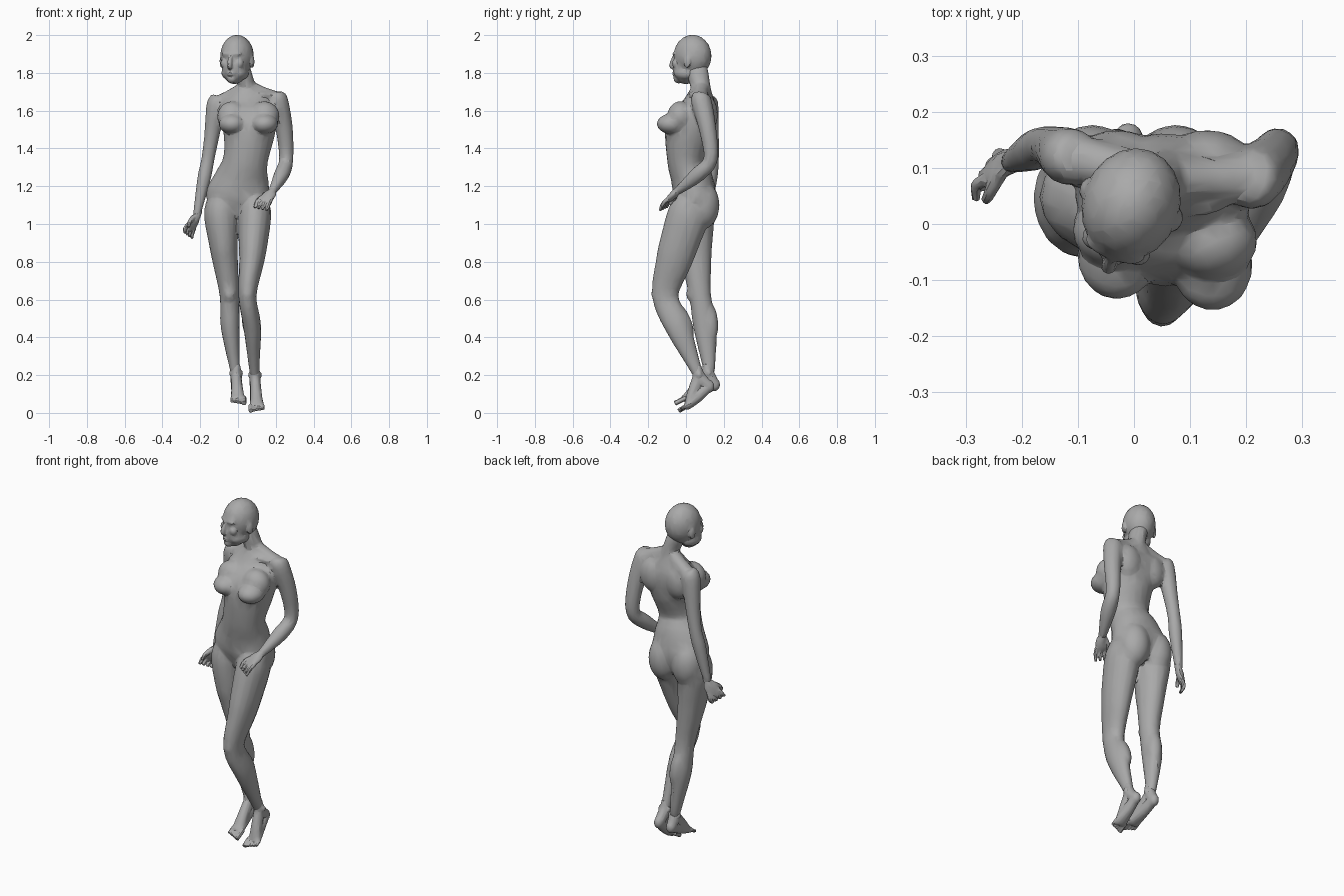
import bpy, bmesh, math
from mathutils import Vector, Matrix

cube = bpy.data.objects.get("Cube")
if cube:
    bpy.data.objects.remove(cube, do_unlink=True)

grey = (.4, .4, .4, 1)
stone = bpy.data.materials.new("stone grey")
stone.use_nodes = True
stone.diffuse_color = grey
stone.node_tree.nodes["Principled BSDF"].inputs["Base Color"].default_value = grey


def blend(before, start, end, after, t):
    """Smooth in-between of two rings, eased by their neighbours."""
    ring = []
    for p, a, b, n in zip(before, start, end, after):
        leave, arrive = (b - p) / 2, (n - a) / 2
        ease = t * t * (3 - 2 * t)
        ring.append(a + (b - a) * ease + leave * t * (1 - t) ** 2 - arrive * t * t * (1 - t))
    return ring


def tube(bm, *rings, sides=12, steps=4):
    """Closed loft through rings of x, y, z, radius across and optional radius deep."""
    keys = [(*ring[:4], ring[-1]) for ring in rings]
    last = len(keys) - 1
    path = [blend(keys[max(i - 1, 0)], keys[i], keys[i + 1], keys[min(i + 2, last)], k / steps)
            for i in range(last) for k in range(steps)] + [keys[last]]
    points = [Vector(ring[:3]) for ring in path]
    loops = []
    for i, (*_, across, deep) in enumerate(path):
        along = (points[min(i + 1, len(path) - 1)] - points[max(i - 1, 0)]).normalized()
        side = Vector((1, 0, 0))
        side = (side - along * side.dot(along)).normalized()
        front = along.cross(side)
        loops.append([bm.verts.new(points[i] + side * across * math.cos(angle)
                                   + front * deep * math.sin(angle))
                      for angle in (math.tau * k / sides for k in range(sides))])
    for lower, upper in zip(loops, loops[1:]):
        for k in range(sides):
            n = (k + 1) % sides
            bm.faces.new((lower[k], lower[n], upper[n], upper[k]))
    bm.faces.new(reversed(loops[0]))
    bm.faces.new(loops[-1])


def blob(bm, centre, size, turn=Matrix.Identity(4)):
    """Ellipsoid mass."""
    place = Matrix.Translation(centre) @ turn @ Matrix.Diagonal((*size, 1))
    bmesh.ops.create_icosphere(bm, subdivisions=3, radius=1, matrix=place)


def finish(bm, name, voxel, smoothing=2):
    """Fuse the masses into one skin, soften it and facet it."""
    bmesh.ops.recalc_face_normals(bm, faces=bm.faces)
    mesh = bpy.data.meshes.new(name)
    bm.to_mesh(mesh)
    bm.free()
    mesh.materials.append(stone)
    part = bpy.data.objects.new(name, mesh)
    bpy.context.collection.objects.link(part)
    fuse = part.modifiers.new("fuse", 'REMESH')
    fuse.mode = 'VOXEL'
    fuse.voxel_size = voxel
    soften = part.modifiers.new("soften", 'SMOOTH')
    soften.iterations = smoothing
    facet = part.modifiers.new("facet", 'DECIMATE')
    facet.ratio = .08
    bpy.ops.object.select_all(action='DESELECT')
    part.select_set(True)
    bpy.context.view_layer.objects.active = part
    bpy.ops.object.convert(target='MESH')
    bpy.ops.object.shade_smooth_by_angle(angle=math.radians(24))
    return part


# Landmarks shared by neighbouring parts
left_shoulder = Vector((.21, .08, 1.655))
right_shoulder = Vector((-.115, .12, 1.63))
left_wrist = Vector((.18, -.05, 1.17))
right_wrist = Vector((-.22, .11, 1.04))
left_ankle = Vector((.09, .07, .19))
right_ankle = Vector((-.01, .12, .2))
left_knee = Vector((.05, -.11, .62))
right_knee = Vector((-.045, .075, .62))
throat = Vector((.05, .078, 1.72))
left_hip = Vector((.09, .02, 1.07))
right_hip = Vector((-.09, .045, 1.07))

body = bmesh.new()

# Torso
tube(body, (0, .05, 1.03, .08, .07), (0, .05, 1.13, .17, .11), (.02, .03, 1.24, .145, .11),
     (.04, 0, 1.34, .118, .1), (.06, .02, 1.5, .14, .13), (.05, .065, 1.61, .155, .1),
     (*throat, .06, .05), sides=20)

# Bust, shoulder blades and buttocks
for side in (-1, 1):
    chest = Vector((.055 + side * .085, -.065 - side * .01, 1.53))
    blob(body, chest, (.072, .08, .055))
    blob(body, chest + Vector((0, .045, .04)), (.08, .07, .08))
    blob(body, (.05 + side * .08, .11, 1.58), (.08, .058, .1))
    blob(body, (side * .075, .085, 1.1), (.088, .092, .13))

# Neck, collar bones and shoulder slopes
tube(body, (.05, .09, 1.64, .06), (*throat, .045, .053), (.015, .055, 1.83, .048, .06))
for shoulder in (left_shoulder, right_shoulder):
    slope = throat.lerp(shoulder, .5)
    tube(body, (*throat, .045), (*slope, .04), (*shoulder, .045))
    collar = throat + Vector((0, -.05, -.045))
    tube(body, (*collar, .012), (*slope + Vector((0, -.05, 0)), .014), (*shoulder, .02))

# Arms
tube(body, (.2, .08, 1.69, .035), (*left_shoulder, .055), (.245, .115, 1.5, .046),
     (.255, .13, 1.34, .038), (.23, .06, 1.26, .041), (*left_wrist, .021))
tube(body, (-.1, .12, 1.67, .035), (*right_shoulder, .052), (-.14, .135, 1.46, .04),
     (-.16, .14, 1.34, .035), (-.18, .13, 1.24, .036), (*right_wrist, .02))

# Legs, the left one bent forward at the knee
tube(body, (.08, .05, 1.18, .05, .07), (*left_hip, .085, .11), (.08, -.035, .9, .077, .104),
     (.072, -.065, .8, .066, .095), (*left_knee, .048, .07), (.075, -.045, .46, .047, .068),
     (.085, .04, .26, .03, .036), (*left_ankle, .026), sides=16)
tube(body, (-.08, .05, 1.18, .05, .07), (*right_hip, .09, .105), (-.078, .045, .9, .076, .095),
     (-.067, .055, .8, .067, .08), (*right_knee, .052, .058), (-.042, .1, .46, .05, .062),
     (-.02, .12, .26, .03, .036), (*right_ankle, .026), sides=16)

# Knee caps and calves
for knee, ankle in ((left_knee, left_ankle), (right_knee, right_ankle)):
    blob(body, knee + Vector((0, -.04, .01)), (.034, .034, .045))
    shin = ankle - knee
    lean = Vector((0, 0, -1)).rotation_difference(shin).to_matrix().to_4x4()
    blob(body, knee.lerp(ankle, .32) + Vector((0, .035, 0)), (.042, .045, .11), lean)
finish(body, "body", .008, 5)

# Head, built facing forward and then turned
head = bmesh.new()
blob(head, (0, 0, .01), (.087, .102, .112))
blob(head, (0, -.04, -.055), (.066, .068, .085))
chin = Vector((0, -.078, -.11))
blob(head, chin, (.028, .028, .026))
blob(head, (0, -.085, .02), (.055, .02, .018))
tube(head, (0, -.098, .015, .01), (0, -.118, -.04, .014), (0, -.1, -.05, .014))
for lip in (.02, .03):
    blob(head, chin + Vector((0, -.022, lip)), (.02, .013, .006))
for side in (-1, 1):
    blob(head, (side * .038, -.078, -.03), (.026, .022, .026))
    blob(head, (side * .04, -.03, -.08), (.03, .06, .035))
    blob(head, (side * .086, 0, -.02), (.01, .02, .034))
turn = Matrix.Rotation(math.radians(-20), 4, 'Z')
finish(head, "head", .005, 3).data.transform(Matrix.Translation((-.005, .035, 1.88)) @ turn)


def hand(name, wrist, along, across, curl):
    """Palm, four curled fingers and a thumb."""
    bm = bmesh.new()
    along, curl = Vector(along).normalized(), Vector(curl).normalized()
    across = Vector(across)
    across = (across - along * across.dot(along)).normalized()
    frame = Matrix((across, along, across.cross(along))).transposed().to_4x4()
    blob(bm, wrist + along * .035, (.036, .052, .019), frame)
    tube(bm, (*wrist - along * .04, .016), (*wrist, .021), (*wrist + along * .03, .022))
    for k in range(4):
        spread = across * (k - 1.5)
        root = wrist + along * .055 + spread * .018
        middle = root + along * .035 + spread * .006
        tip = middle + along * .022 + curl * .024
        tube(bm, (*root, .012), (*middle, .011), (*tip, .008), sides=8)
    root = wrist + along * .02 - across * .02
    middle = root + along * .03 - across * .018 + curl * .018
    tip = middle + along * .028 + curl * .012
    tube(bm, (*root, .015), (*middle, .012), (*tip, .009), sides=8)
    finish(bm, name, .004)


hand("left_hand", left_wrist, (-.5, -.6, -.6), (.6, -.5, -.3), (-.2, -.1, -1))
hand("right_hand", right_wrist, (-.45, -.15, -.85), (.6, .75, -.2), (.3, -.7, -.1))


def foot(name, ankle, heel, ball, tip, outward):
    """Heel, arched instep and five toes counted from the big toe outward."""
    bm = bmesh.new()
    heel, ball, tip = Vector(heel), Vector(ball), Vector(tip)
    blob(bm, heel, (.027, .03, .035))
    tube(bm, (*ankle + Vector((0, -.01, .06)), .02), (*ankle, .03, .034), (*heel, .028))
    tube(bm, (*heel, .027), (*heel.lerp(ball, .5), .031), (*ball, .038, .022),
         (*ball.lerp(tip, .3), .037, .014))
    tube(bm, (*ankle, .027, .034), (*ankle.lerp(ball, .55), .03), (*ball, .035, .02))
    for k in range(5):
        root = ball + Vector((outward * (k - 2) * .016, 0, 0))
        thick = .009 if k else .013
        end = root + (tip - ball) * (1 - k * .09)
        tube(bm, (*root, thick), (*end, thick), sides=8)
    for side in (-1, 1):
        blob(bm, ankle + Vector((side * .024, 0, .01)), (.012, .016, .018))
    finish(bm, name, .004)


foot("left_foot", left_ankle, (.09, .12, .14), (.1, .01, .04), (.1, -.04, .01), 1)
foot("right_foot", right_ankle, (-.01, .15, .15), (0, 0, .08), (0, -.06, .05), -1)
